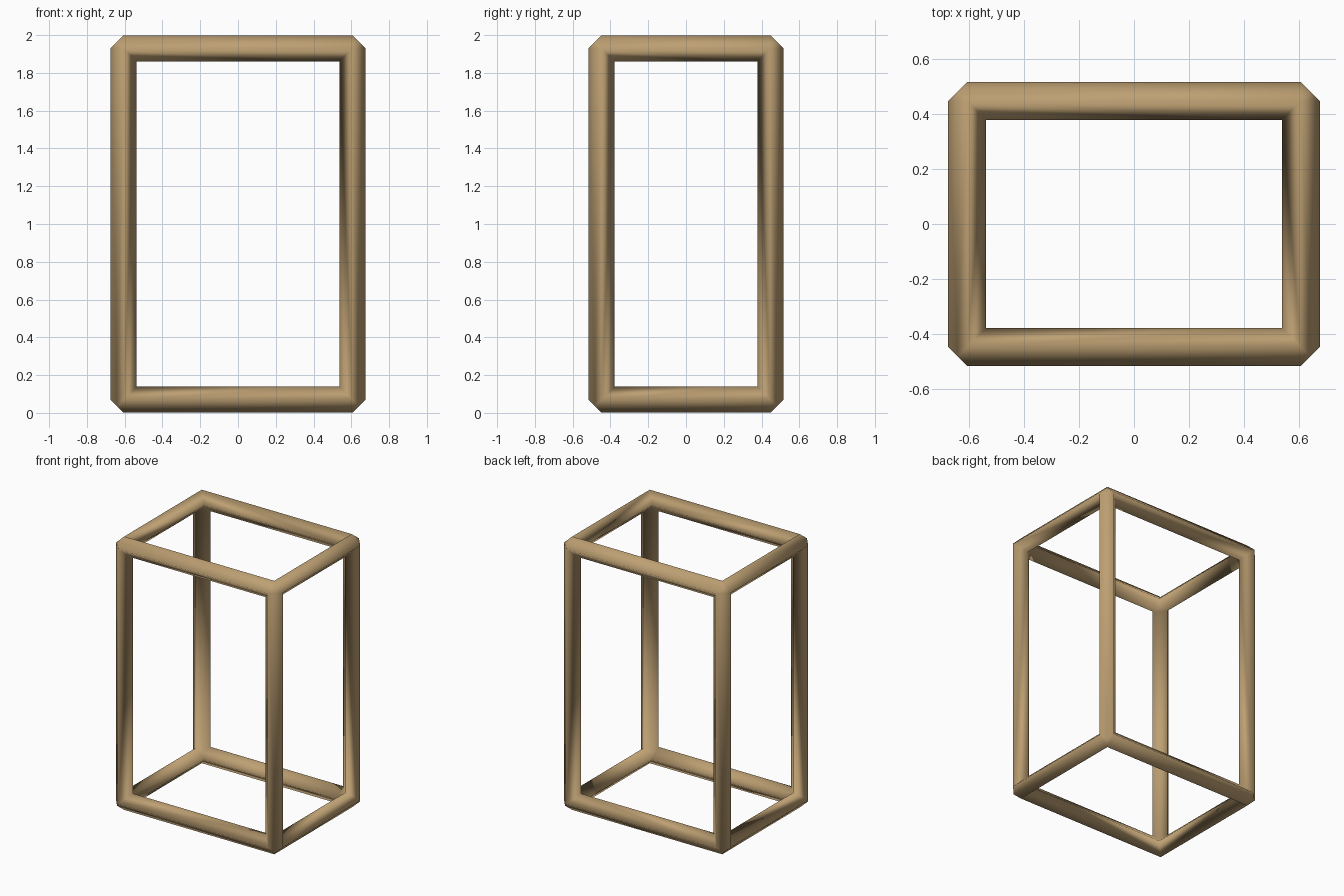
import bpy, bmesh
from itertools import product
from mathutils import Vector

if "Cube" in bpy.data.objects:
    bpy.data.objects.remove(bpy.data.objects["Cube"])

HALF = Vector((0.606, 0.447, 0.93))   # beam centre lines
D = 0.069                             # half diagonal of the diamond section

bm = bmesh.new()
cache = {}


def vert(corner, offset):
    # joint point, offset measured outward from the corner in units of D
    key = (corner, tuple(offset))
    if key not in cache:
        cache[key] = bm.verts.new([s * (h + o * D) for s, h, o in zip(corner, HALF, offset)])
    return cache[key]


def off(base, **_):
    return tuple(base)


# Twelve diamond-section beams, mitred where they meet at each corner
for axis in range(3):
    a, b = [i for i in range(3) if i != axis]
    for sa, sb in product((-1, 1), repeat=2):
        ends = []
        for s in (-1, 1):
            corner = [0, 0, 0]
            corner[axis], corner[a], corner[b] = s, sa, sb
            corner = tuple(corner)

            def pt(along, pa, pb):
                o = [0, 0, 0]
                o[axis], o[a], o[b] = along, pa, pb
                return vert(corner, o)

            ends.append({
                "out_a": pt(0, 1, 0), "out_b": pt(0, 0, 1), "out_mid": pt(.5, .5, .5),
                "in_a": pt(-1, -1, 0), "in_b": pt(-1, 0, -1), "in_mid": pt(-.5, -.5, -.5)})
        for strip in (("out_a", "out_mid", "out_b"), ("in_a", "in_mid", "in_b"),
                      ("out_a", "in_b"), ("out_b", "in_a")):
            bm.faces.new([ends[0][k] for k in strip] + [ends[1][k] for k in reversed(strip)])

bmesh.ops.recalc_face_normals(bm, faces=bm.faces)
for f in bm.faces:
    f.smooth = True
mesh = bpy.data.meshes.new("box_frame")
bm.to_mesh(mesh)
bm.free()

frame = bpy.data.objects.new("box_frame", mesh)
frame.location.z = HALF.z + D + 0.001
bpy.context.collection.objects.link(frame)

# Tan wood
wood = bpy.data.materials.new("tan_wood")
wood.diffuse_color = (0.51, 0.35, 0.17, 1)
wood.use_nodes = True
wood.node_tree.nodes["Principled BSDF"].inputs["Base Color"].default_value = wood.diffuse_color
mesh.materials.append(wood)
